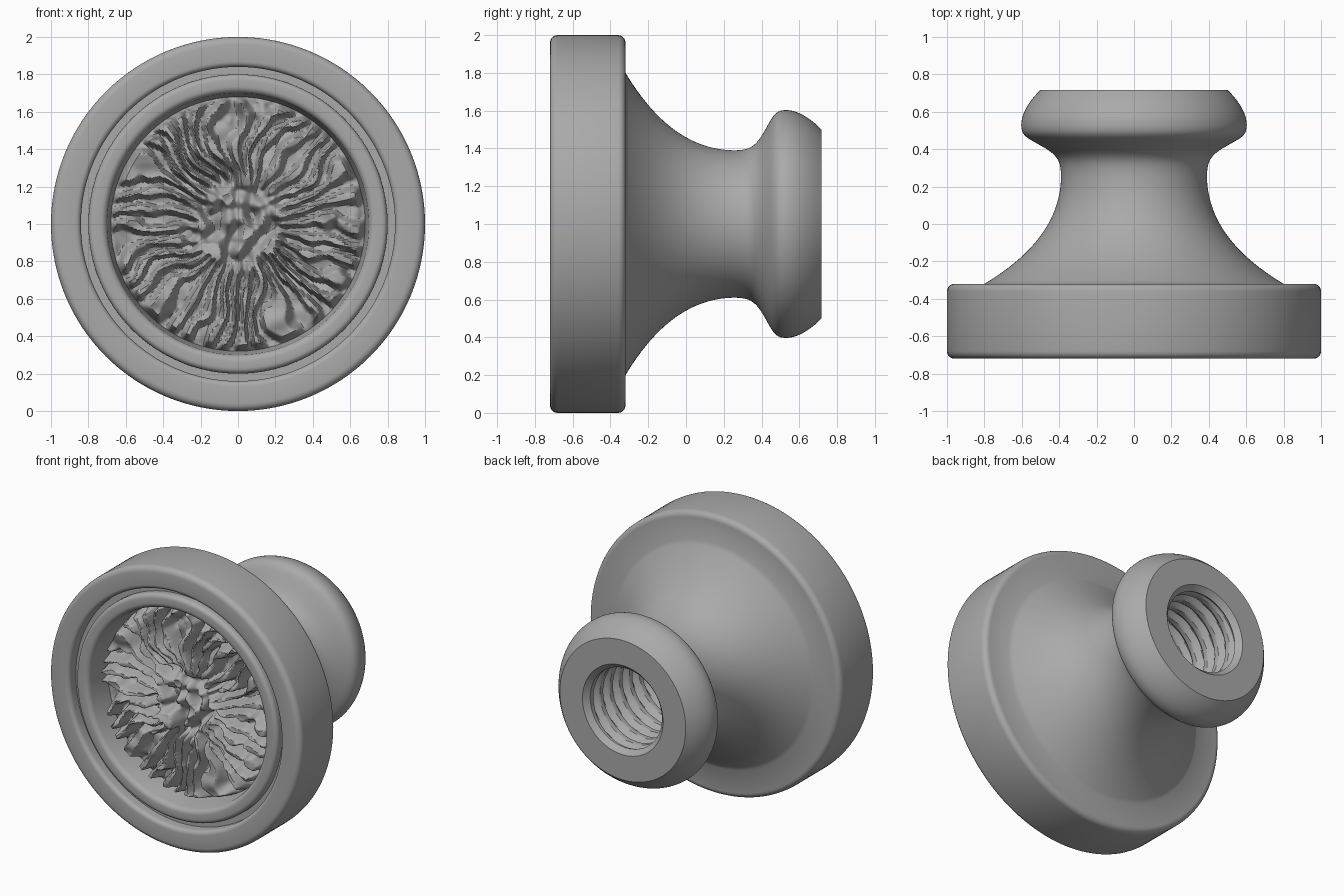
import bpy, bmesh
from math import sin, cos, tau
from mathutils import Vector, noise
from mathutils.geometry import interpolate_bezier

cube = bpy.data.objects.get("Cube")
if cube:
    bpy.data.objects.remove(cube, do_unlink=True)

metal = bpy.data.materials.new("plain grey")
metal.use_nodes = True
grey = (0.4, 0.4, 0.4, 1)
metal.diffuse_color = grey
metal.node_tree.nodes["Principled BSDF"].inputs["Base Color"].default_value = grey


def ring_surface(name, rings, segments, point, sharp=0.6):
    """Skin rings around the y axis; point(ring, angle) returns (y, radius)."""
    bm = bmesh.new()
    rows = []
    for ring in rings:
        row = []
        for j in range(segments):
            a = tau * j / segments
            y, r = point(ring, a)
            row.append(bm.verts.new((r * cos(a), y, 1 + r * sin(a))))
        rows.append(row)
    for low, high in zip(rows, rows[1:]):
        for j in range(segments):
            k = (j + 1) % segments
            bm.faces.new((low[j], high[j], high[k], low[k]))
    bmesh.ops.remove_doubles(bm, verts=bm.verts, dist=1e-5)
    mesh = bpy.data.meshes.new(name)
    bm.to_mesh(mesh)
    bm.free()
    mesh.materials.append(metal)
    obj = bpy.data.objects.new(name, mesh)
    bpy.context.collection.objects.link(obj)
    bpy.ops.object.select_all(action="DESELECT")
    obj.select_set(True)
    bpy.context.view_layer.objects.active = obj
    bpy.ops.object.shade_smooth_by_angle(angle=sharp)
    return obj


def curve(a, b, c, d, steps=12):
    pts = interpolate_bezier(*[Vector((*p, 0)) for p in (a, b, c, d)], steps)
    return [(p.x, p.y) for p in pts]


def fillet(a, corner, b):
    mid = lambda p: tuple(q + (c - q) * 0.55 for q, c in zip(p, corner))
    return curve(a, mid(a), mid(b), b, 6)


# Body outline (y, radius): recess wall, ring, groove, disc, neck and knob
FRONT, BACK, FLOOR = -0.72, 0.717, -0.5
outline = [(FLOOR, 0.68)]
outline += fillet((-0.67, 0.7), (-0.7, 0.705), (-0.7, 0.735))
outline += fillet((-0.7, 0.77), (-0.7, 0.8), (-0.67, 0.8))
outline += [(-0.64, 0.8), (-0.64, 0.84)]
outline += fillet((-0.69, 0.84), (FRONT, 0.84), (FRONT, 0.87))
outline += fillet((FRONT, 0.96), (FRONT, 1), (-0.68, 1))
outline += fillet((-0.36, 1), (-0.32, 1), (-0.32, 0.96))
outline += curve((-0.32, 0.8), (-0.2, 0.6), (-0.02, 0.395), (0.25, 0.39), 24)
outline += curve((0.25, 0.39), (0.34, 0.39), (0.37, 0.41), (0.42, 0.5))
outline += curve((0.42, 0.5), (0.46, 0.57), (0.47, 0.603), (0.53, 0.603))
outline += curve((0.53, 0.603), (0.59, 0.603), (0.66, 0.56), (BACK, 0.5))
outline += [(BACK, 0.32), (0.68, 0.285)]
ring_surface("stamp_body", outline, 128, lambda p, a: p)


# Carved relief: wavy radial ridges fading into broken noise at the centre
def relief(r, a):
    x, z = r * cos(a), r * sin(a)
    warp = noise.noise((x * 4, z * 4, 7))
    ridge = sin(a * 34 + warp * 8 + 5 * noise.noise((x * 2, z * 2, 3)))
    ridge += 1.3 * noise.noise((x * 12, z * 7, 1))
    rough = 2.2 * noise.noise((x * 13, z * 11, 5))
    blend = min(max((r - 0.2) / 0.15, 0), 1)
    height = rough + (ridge - rough) * blend
    height = min(max(height * 0.8 + 0.5, 0), 1)
    height += 0.35 * noise.noise((x * 9, z * 9, 11))
    edge = min((0.68 - r) / 0.03, 1)
    return FLOOR - 0.12 * height * edge, r


ring_surface("relief_face", [0.68 * i / 80 for i in range(81)], 400, relief, 0.9)


# Internal screw thread with helical V grooves, closed by a flat end
PITCH, HOLE_END = 0.11, -0.05


def thread(y, a):
    phase = (y / PITCH + a / tau) % 1
    fade = min((0.68 - y) / 0.03, 1)
    return y, 0.285 + 0.035 * fade * max(0, 1 - abs(phase - 0.5) * 3)


depth = 0.68 - HOLE_END
ring_surface("threaded_hole", [0.68 - depth * i / 84 for i in range(85)], 96, thread, 0.5)
ring_surface("hole_end", [0.33, 0], 96, lambda r, a: (HOLE_END, r))
